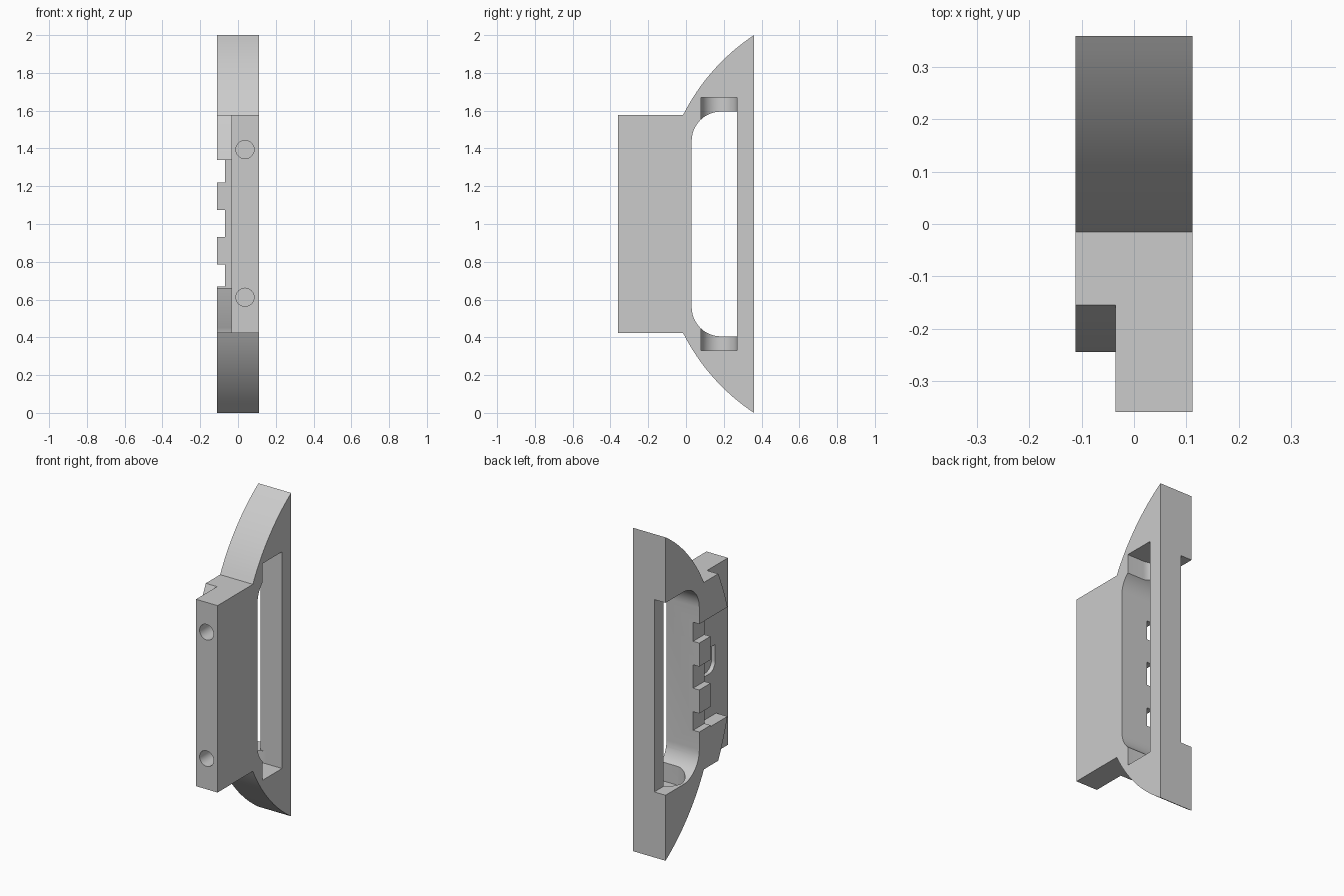
import bpy, bmesh, math
from mathutils import Vector

cube = bpy.data.objects.get("Cube")
if cube:
    bpy.data.objects.remove(cube, do_unlink=True)

grey = bpy.data.materials.new("plain grey")
grey.use_nodes = True
COLOUR = (0.6, 0.6, 0.6, 1)
grey.diffuse_color = COLOUR
grey.node_tree.nodes["Principled BSDF"].inputs["Base Color"].default_value = COLOUR

W = 0.112       # half width
INNER = -0.035  # floor of the side recess
OUT = 0.3       # cutters reach past the body


def prism(name, outline, x0, x1):
    """Extrude a (y, z) outline along x."""
    bm = bmesh.new()
    face = bm.faces.new([bm.verts.new((x0, y, z)) for y, z in outline])
    move = bmesh.ops.extrude_face_region(bm, geom=[face])["geom"]
    bmesh.ops.translate(bm, vec=(x1 - x0, 0, 0),
                        verts=[v for v in move if isinstance(v, bmesh.types.BMVert)])
    bmesh.ops.recalc_face_normals(bm, faces=bm.faces)
    mesh = bpy.data.meshes.new(name)
    bm.to_mesh(mesh)
    bm.free()
    obj = bpy.data.objects.new(name, mesh)
    bpy.context.collection.objects.link(obj)
    mesh.materials.append(grey)
    return obj


def box(name, x0, x1, y0, y1, z0, z1):
    return prism(name, [(y0, z0), (y1, z0), (y1, z1), (y0, z1)], x0, x1)


def cylinder(name, radius, depth, location, rotation=(0, 0, 0)):
    bpy.ops.mesh.primitive_cylinder_add(vertices=48, radius=radius, depth=depth,
                                        location=location, rotation=rotation)
    obj = bpy.context.object
    obj.name = name
    obj.data.materials.append(grey)
    return obj


def arc(a, m, b, n=16):
    """Circular arc from a to b through m."""
    d = 2 * (a[0] * (m[1] - b[1]) + m[0] * (b[1] - a[1]) + b[0] * (a[1] - m[1]))
    sa, sm, sb = (p[0] ** 2 + p[1] ** 2 for p in (a, m, b))
    c = Vector(((sa * (m[1] - b[1]) + sm * (b[1] - a[1]) + sb * (a[1] - m[1])) / d,
                (sa * (b[0] - m[0]) + sm * (a[0] - b[0]) + sb * (m[0] - a[0])) / d))
    start, end = Vector(a) - c, Vector(b) - c
    turn = end.angle_signed(start)
    pts = []
    for i in range(n + 1):
        t = turn * i / n
        pts.append((c.x + start.x * math.cos(t) - start.y * math.sin(t),
                    c.y + start.x * math.sin(t) + start.y * math.cos(t)))
    return pts


def corner(y, z, r, first, n=12):
    """Quarter round about a centre, starting at an angle in degrees."""
    angles = [math.radians(first + 90 * i / n) for i in range(n + 1)]
    return [(y + r * math.cos(t), z + r * math.sin(t)) for t in angles]


def flip(points):
    """Mirror an outline about mid height."""
    return [(y, 2 - z) for y, z in points]


# Body: grip block with curved wings
upper = [(-0.36, 1.578)] + arc((-0.015, 1.578), (0.16, 1.83), (0.36, 2))
body = prism("latch_body", upper + flip(upper)[::-1], -W, W)

cutters = []
# Long window with rounded front corners
cutters.append(prism("window_cutter", [(0.27, 0.405), (0.27, 1.595)]
                     + corner(0.185, 1.44, 0.155, 90) + corner(0.185, 0.56, 0.155, 180),
                     -OUT, OUT))
# Upright round pocket, open to the side
cutters.append(cylinder("pocket_cutter", 0.095, 1.34, (0, 0.175, 1)))
cutters.append(box("pocket_mouth_cutter", 0, OUT, 0.08, 0.27, 0.33, 1.67))
# Step along the back bar
cutters.append(box("back_step_cutter", -OUT, INNER, 0.2, 0.5, 0.405, 1.595))
# Side recess behind the sloped lugs
slope = arc((-0.155, 1.578), (-0.205, 1.46), (-0.245, 1.338), 8)
lug = [(-0.5, 1.7), (-0.155, 1.7)] + slope + [(-0.08, 1.338)]
cutters.append(prism("recess_cutter", lug + flip(lug)[::-1], -OUT, INNER))
# Notches between the teeth
for low, high in ((0.67, 0.785), (0.93, 1.075), (1.22, 1.338)):
    cutters.append(box("notch_cutter", -OUT, -0.07, -0.2, 0.1, low, high))
# Shallow rounded pocket in the recess floor
cutters.append(prism("small_pocket_cutter", [(-0.1, 1.09), (-0.235, 1.09)]
                     + corner(-0.175, 0.99, 0.06, 180) + [(-0.1, 0.93)], -0.1, -0.01))
# Screw holes in the front
for z in (0.612, 1.394):
    cutters.append(cylinder("screw_hole_cutter", 0.048, 0.4, (0.037, -0.36, z),
                            (math.pi / 2, 0, 0)))

bpy.context.view_layer.objects.active = body
for cutter in cutters:
    cutter.hide_render = True
    mod = body.modifiers.new(cutter.name, 'BOOLEAN')
    mod.operation = 'DIFFERENCE'
    mod.solver = 'EXACT'
    mod.object = cutter
    bpy.ops.object.modifier_apply(modifier=mod.name)
for cutter in cutters:
    bpy.data.objects.remove(cutter, do_unlink=True)

bpy.ops.object.select_all(action='DESELECT')
body.select_set(True)
bpy.ops.object.shade_smooth_by_angle(angle=math.radians(25))
